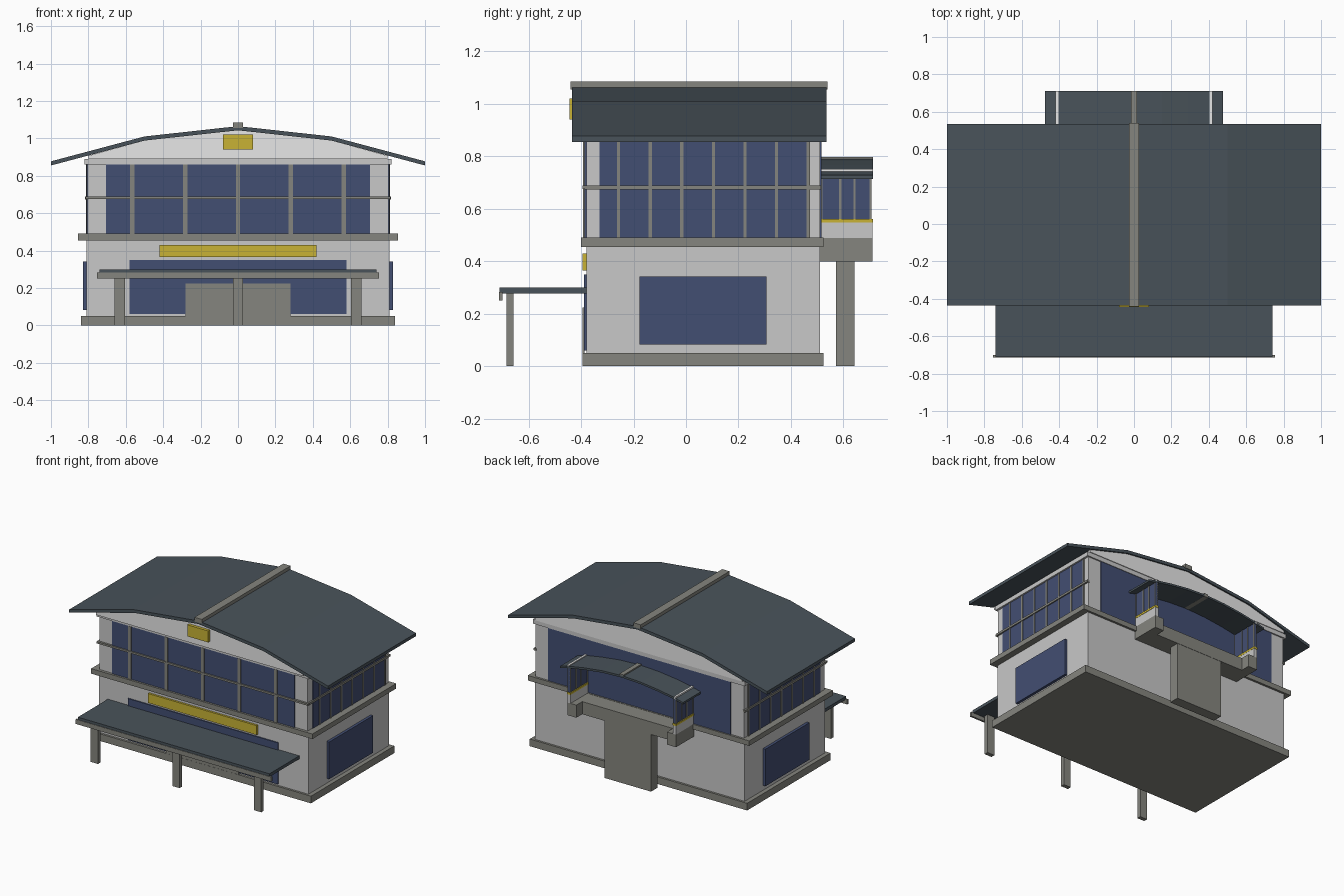
import bpy, bmesh

cube = bpy.data.objects.get("Cube")
if cube:
    bpy.data.objects.remove(cube, do_unlink=True)


def material(name, r, g, b):
    m = bpy.data.materials.new(name)
    m.use_nodes = True
    m.diffuse_color = (r, g, b, 1)
    bsdf = next(n for n in m.node_tree.nodes if n.type == 'BSDF_PRINCIPLED')
    bsdf.inputs["Base Color"].default_value = (r, g, b, 1)
    return m


WALL = material("wall_light_grey", .58, .58, .58)
WHITE = material("white", .92, .92, .92)
GREY = material("concrete_grey", .235, .235, .21)
BLUE = material("glass_blue", .055, .077, .17)
ROOF = material("roof_slate", .066, .086, .102)
YELLOW = material("yellow", .58, .45, .035)


def finish(name, bm, mat):
    bmesh.ops.recalc_face_normals(bm, faces=bm.faces)
    me = bpy.data.meshes.new(name)
    bm.to_mesh(me)
    bm.free()
    me.materials.append(mat)
    ob = bpy.data.objects.new(name, me)
    bpy.context.scene.collection.objects.link(ob)
    return ob


def box(name, mat, x, y, z):
    """Box from its (low, high) range on each axis."""
    bm = bmesh.new()
    bmesh.ops.create_cube(bm, size=1)
    for v in bm.verts:
        v.co = [lo + (c + .5) * (hi - lo) for c, (lo, hi) in zip(v.co, (x, y, z))]
    return finish(name, bm, mat)


def wide(name, mat, half, y, z):
    return box(name, mat, (-half, half), y, z)


def sides(name, mat, x, y, z):
    """The same box on the left and on the right."""
    box("left_" + name, mat, x, y, z)
    box("right_" + name, mat, (-x[1], -x[0]), y, z)


def extrude(name, mat, outline, y):
    """Extrude an x-z outline along y."""
    bm = bmesh.new()
    face = bm.faces.new([bm.verts.new((px, y[0], pz)) for px, pz in outline])
    ext = bmesh.ops.extrude_face_region(bm, geom=[face])
    for v in ext["geom"]:
        if isinstance(v, bmesh.types.BMVert):
            v.co.y = y[1]
    return finish(name, bm, mat)


def mirrored(half):
    """Complete a centre-to-edge line to the full span."""
    return [(-px, pz) for px, pz in reversed(half[1:])] + half


def roof(name, half, thick, y):
    top = mirrored(half)
    extrude(name, ROOF, top + [(px, pz - thick) for px, pz in reversed(top)], y)


# Main body
wide("base_plinth", GREY, .84, (-.395, .525), (0, .05))
wide("ground_floor", WALL, .81, (-.38, .51), (.05, .455))
wide("floor_band", GREY, .855, (-.40, .525), (.455, .49))
wide("upper_floor", WALL, .805, (-.38, .51), (.49, .86))
wide("top_beam", WALL, .82, (-.39, .52), (.86, .89))

# Main roof, gable and ridge
roof("main_roof", [(0, 1.065), (.5, 1.01), (1, .877)], .022, (-.435, .535))
extrude("gable", WHITE, mirrored([(0, 1.043), (.5, .988), (.80, .907), (.80, .89)]),
        (-.425, .525))
wide("ridge_cap", GREY, .028, (-.44, .54), (1.055, 1.085))
wide("gable_sign", YELLOW, .08, (-.445, -.425), (.94, 1.02))

# Upper windows with mullions and rails
wide("upper_front_window", BLUE, .705, (-.386, -.38), (.49, .86))
wide("upper_back_window", BLUE, .705, (.51, .516), (.49, .86))
sides("upper_side_window", BLUE, (.80, .809), (-.33, .465), (.49, .86))
for i, x in enumerate((-.565, -.282, 0, .282, .565)):
    box(f"front_mullion_{i}", GREY, (x - .012, x + .012), (-.392, -.38), (.49, .86))
for i in range(7):
    y = -.257 + i * .1205
    sides(f"side_mullion_{i}", GREY, (.80, .813), (y - .006, y + .006), (.49, .86))
wide("front_rail", GREY, .815, (-.395, -.38), (.675, .688))
sides("side_rail", GREY, (.80, .817), (-.385, .515), (.673, .688))

# Ground floor windows, door and banner
wide("shop_window", BLUE, .58, (-.388, -.38), (.06, .35))
wide("entrance_door", GREY, .28, (-.394, -.386), (.05, .223))
sides("lower_side_window", BLUE, (.81, .829), (-.177, .307), (.083, .342))
wide("front_banner", YELLOW, .42, (-.394, -.38), (.365, .43))

# Front canopy
wide("canopy_roof", ROOF, .74, (-.71, -.38), (.278, .30))
wide("canopy_fascia", GREY, .755, (-.713, -.70), (.25, .282))
wide("canopy_middle_post", GREY, .028, (-.685, -.657), (0, .28))
sides("canopy_post", GREY, (.603, .659), (-.685, -.657), (0, .28))

# Back balcony
wide("balcony_pillar", GREY, .18, (.572, .643), (0, .40))
wide("balcony_floor", GREY, .36, (.51, .645), (.40, .488))
sides("balcony_bracket", GREY, (.35, .42), (.51, .71), (.40, .488))
sides("balcony_parapet", WALL, (.395, .42), (.51, .71), (.488, .548))
sides("balcony_stripe", YELLOW, (.394, .422), (.51, .712), (.548, .562))
sides("balcony_glass", BLUE, (.40, .416), (.51, .708), (.562, .735))
for i, y in enumerate((.516, .588, .642, .704)):
    sides(f"balcony_mullion_{i}", GREY, (.397, .42), (y - .004, y + .004), (.562, .735))
roof("balcony_roof", [(0, .79), (.15, .783), (.29, .766), (.40, .747), (.475, .728)],
     .014, (.51, .712))
sides("balcony_roof_strip", WHITE, (.405, .42), (.51, .712), (.735, .752))
wide("balcony_roof_cap", GREY, .016, (.51, .712), (.775, .798))
